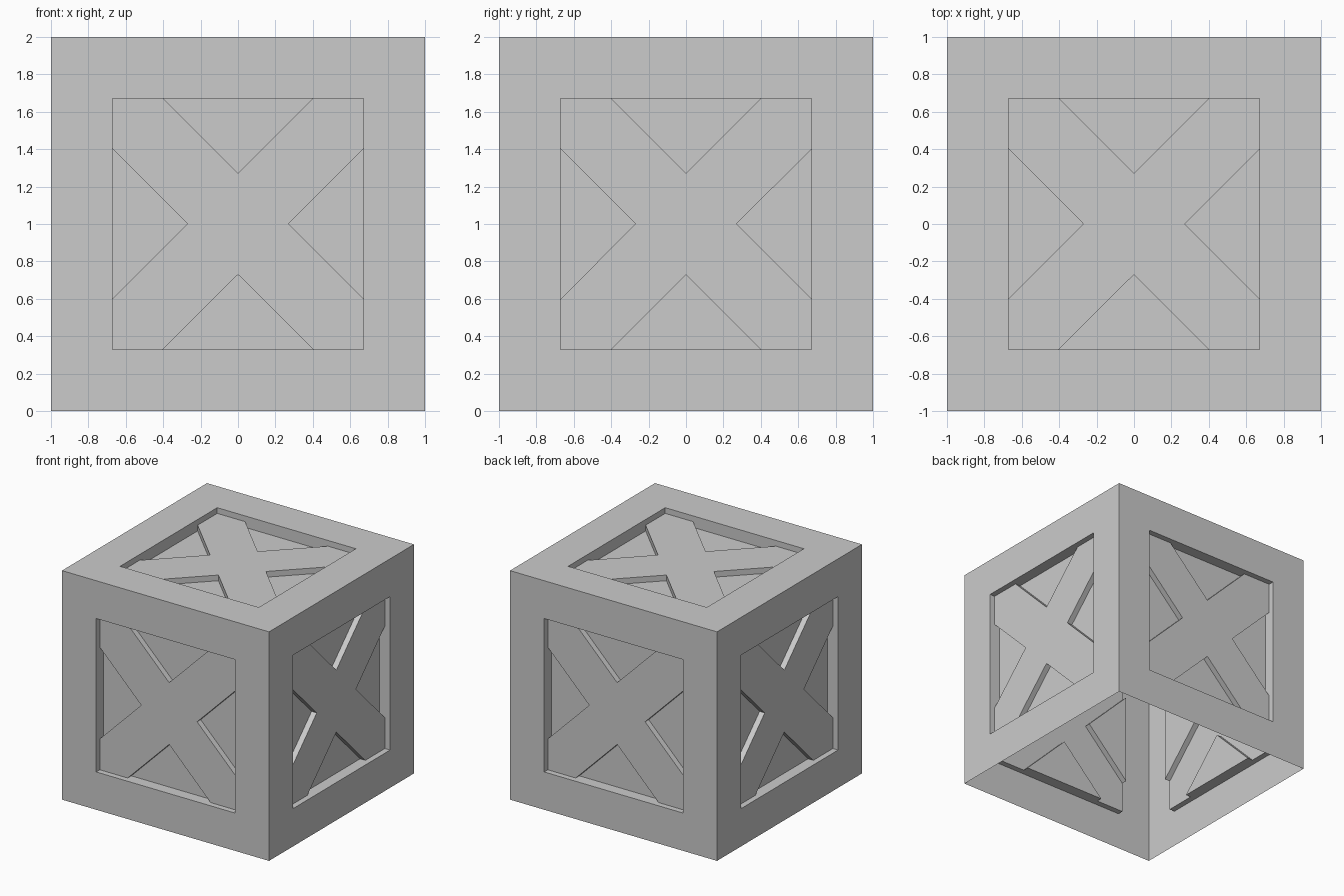
import bpy, bmesh
from math import radians
from mathutils import Matrix, Vector

if "Cube" in bpy.data.objects:
    bpy.data.objects.remove(bpy.data.objects["Cube"])

OPEN = 0.67      # half size of each recessed opening
NOTCH = 0.27     # distance from face centre to the notch of the cross
BRACE = 0.95     # cross brace distance from crate centre
PANEL = 0.90     # sunken triangle distance from crate centre

grey = bpy.data.materials.new("crate grey")
grey.diffuse_color = (0.6, 0.6, 0.6, 1)
grey.use_nodes = True
grey.node_tree.nodes["Principled BSDF"].inputs["Base Color"].default_value = grey.diffuse_color


def add_object(name, bm):
    mesh = bpy.data.meshes.new(name)
    bm.to_mesh(mesh)
    bm.free()
    mesh.materials.append(grey)
    obj = bpy.data.objects.new(name, mesh)
    bpy.context.collection.objects.link(obj)
    return obj


def push_in(bm, faces, depth):
    """Extrude each face inward and return the moved faces."""
    moved = bmesh.ops.extrude_discrete_faces(bm, faces=faces)["faces"]
    for face in moved:
        face.normal_update()
        bmesh.ops.translate(bm, verts=face.verts[:], vec=-face.normal * depth)
    return moved


# Crate frame: thin shell without a bottom, with a stepped opening on five sides
bm = bmesh.new()
bmesh.ops.create_cube(bm, size=2, matrix=Matrix.Translation((0, 0, 1)))
bm.normal_update()
bmesh.ops.delete(bm, geom=[f for f in bm.faces if f.normal.z < -0.5], context='FACES')
# inset by scaling, so the open rim gets the same border width
panels = push_in(bm, bm.faces[:], 0)
for face in panels:
    centre = face.calc_center_median()
    for v in face.verts:
        v.co = centre + (v.co - centre) * OPEN
panels = push_in(bm, panels, 1 - BRACE)
bmesh.ops.delete(bm, geom=panels, context='FACES')
add_object("crate_frame", bm)

# Cross brace outline: one arm repeated by quarter turns
end = OPEN - NOTCH
arm = [(OPEN, end), (OPEN, OPEN), (end, OPEN), (0, NOTCH)]
outline = []
for quarter in range(4):
    turn = Matrix.Rotation(radians(90 * quarter), 3, 'Z')
    outline += [turn @ Vector((x, y, BRACE)) for x, y in arm]

# One pressed sheet per side: raised cross with four sunken triangles
sides = {
    "top": Matrix.Identity(4),
    "front": Matrix.Rotation(radians(90), 4, 'X'),
    "back": Matrix.Rotation(radians(-90), 4, 'X'),
    "right": Matrix.Rotation(radians(90), 4, 'Y'),
    "left": Matrix.Rotation(radians(-90), 4, 'Y'),
}
for side, rotation in sides.items():
    bm = bmesh.new()
    verts = [bm.verts.new(p) for p in outline]
    bm.faces.new(verts)
    triangles = [bm.faces.new((verts[i + 2], verts[(i + 4) % 16], verts[i + 3]))
                 for i in range(0, 16, 4)]
    bm.normal_update()
    push_in(bm, triangles, BRACE - PANEL)
    bmesh.ops.transform(bm, matrix=Matrix.Translation((0, 0, 1)) @ rotation, verts=bm.verts[:])
    add_object("cross_brace_" + side, bm)
